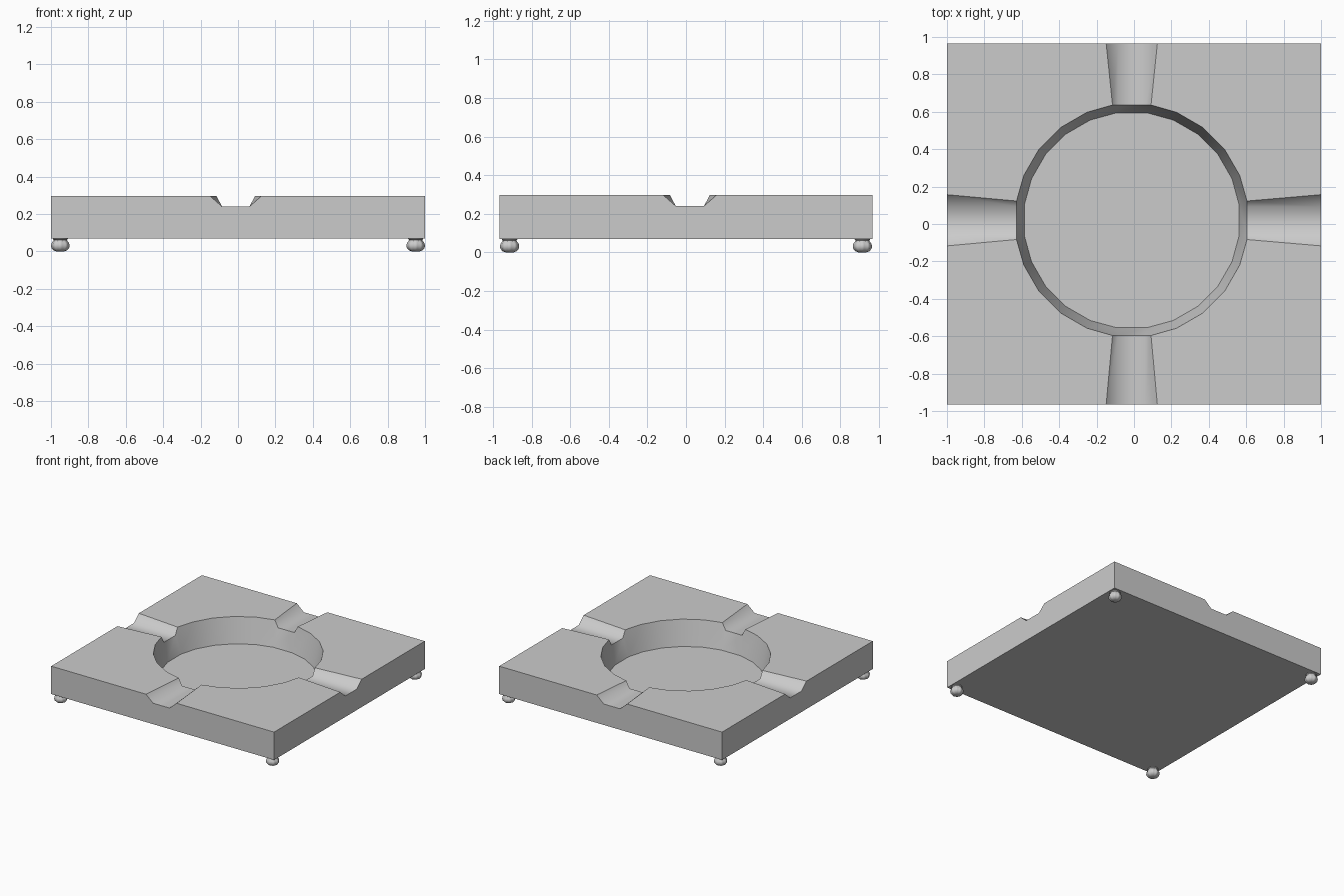
import bpy, bmesh, math
from mathutils import Vector

if "Cube" in bpy.data.objects:
    bpy.data.objects.remove(bpy.data.objects["Cube"])

HX, HY = 1.0, 0.966                   # slab half sizes
Z0, Z_FLOOR, Z_NOTCH, Z1 = 0.07, 0.095, 0.24, 0.296
CENTRE = Vector((-0.012, 0.02, 0))    # bowl is slightly off centre
R_RIM, R_FLOOR = 0.625, 0.58


def link(name, bm):
    me = bpy.data.meshes.new(name)
    bm.to_mesh(me)
    bm.free()
    ob = bpy.data.objects.new(name, me)
    bpy.context.collection.objects.link(ob)
    return ob


def build_tray():
    bm = bmesh.new()

    def face(pts):
        return bm.faces.new([bm.verts.new(p) for p in pts])

    def side_points(k):
        """Notch outlines on the outer side and at the bowl, plus two floor points."""
        a = k * math.pi / 2
        d = Vector((round(math.cos(a)), round(math.sin(a)), 0))
        t = Vector((-d.y, d.x, 0))
        dist = (HX if d.x else HY) - d.dot(CENTRE)

        def row(r, top):
            return [CENTRE + d * r + t * s + Vector((0, 0, z)) for s, z in
                    ((-top, Z1), (-0.073, Z_NOTCH), (0.073, Z_NOTCH), (top, Z1))]
        floor = [CENTRE + d * 0.573 + t * s + Vector((0, 0, Z_FLOOR)) for s in (-0.086, 0.086)]
        return row(dist, 0.137), row(0.616, 0.103), floor

    def polar(r, deg, z):
        a = math.radians(deg)
        return CENTRE + Vector((r * math.cos(a), r * math.sin(a), z))

    signs = [(1, 1), (-1, 1), (-1, -1), (1, -1)]
    corners = [[Vector((sx * HX, sy * HY, z)) for sx, sy in signs] for z in (Z0, Z1)]
    sides = [side_points(k) for k in range(4)]
    notch_rows, floor_loop = [], []
    for k in range(4):
        out, inn, fl = sides[k]
        out2, inn2, fl2 = sides[(k + 1) % 4]
        # notch channel
        notch_rows += [face((out[i], out[i + 1], inn[i + 1], inn[i])) for i in range(3)]
        # bowl wall below the notch
        face((inn[1], inn[2], fl[1], fl[0]))
        face((inn[0], inn[1], fl[0]))
        face((inn[2], inn[3], fl[1]))
        # curved bowl wall between notches
        degs = [k * 90 + 22.5 + 15 * i for i in range(4)]
        rim = [inn[3]] + [polar(R_RIM, g, Z1) for g in degs] + [inn2[0]]
        low = [fl[1]] + [polar(R_FLOOR, g, Z_FLOOR) for g in degs] + [fl2[0]]
        for i in range(5):
            face((rim[i], rim[i + 1], low[i + 1], low[i]))
        floor_loop += low
        # top corner panel and outer side
        face(rim + [out2[0], corners[1][k], out[3]])
        face([corners[0][k - 1], corners[0][k], corners[1][k]] + out[::-1] + [corners[1][k - 1]])
    face(floor_loop)
    face(corners[0])
    channel = set(notch_rows)
    bmesh.ops.remove_doubles(bm, verts=bm.verts, dist=1e-4)
    bmesh.ops.recalc_face_normals(bm, faces=bm.faces)
    # smooth bowl wall and channels, sharp everywhere else
    for f in bm.faces:
        f.smooth = True
    for e in bm.edges:
        both = all(f.is_valid and f in channel for f in e.link_faces)
        e.smooth = both or e.calc_face_angle(3) < math.radians(30)
    return link("tray_body", bm)


def build_foot(name, x, y):
    """Squat bun foot with eight soft lobes and a short neck."""
    profile = [(0.02, 0.0), (0.036, 0.006), (0.047, 0.018), (0.05, 0.031),
               (0.047, 0.045), (0.038, 0.056), (0.036, 0.062), (0.04, 0.066), (0.04, 0.072)]
    n = 32
    bm = bmesh.new()
    rings = []
    for r, z in profile:
        ring = []
        for i in range(n):
            a = 2 * math.pi * i / n
            lobe = 1 - 0.1 * (1 - abs(math.cos(4 * a))) if z < 0.06 else 1
            ring.append(bm.verts.new((x + r * lobe * math.cos(a), y + r * lobe * math.sin(a), z)))
        rings.append(ring)
    for lo, hi in zip(rings, rings[1:]):
        for i in range(n):
            j = (i + 1) % n
            bm.faces.new((lo[i], lo[j], hi[j], hi[i]))
    bm.faces.new(rings[0][::-1])
    bm.faces.new(rings[-1])
    ob = link(name, bm)
    bpy.ops.object.select_all(action='DESELECT')
    ob.select_set(True)
    bpy.context.view_layer.objects.active = ob
    bpy.ops.object.shade_smooth_by_angle(angle=math.radians(35))


build_tray()
for sx, xn in ((-1, "left"), (1, "right")):
    for sy, yn in ((-1, "front"), (1, "back")):
        build_foot(f"foot_{yn}_{xn}", sx * 0.95, sy * 0.914)
